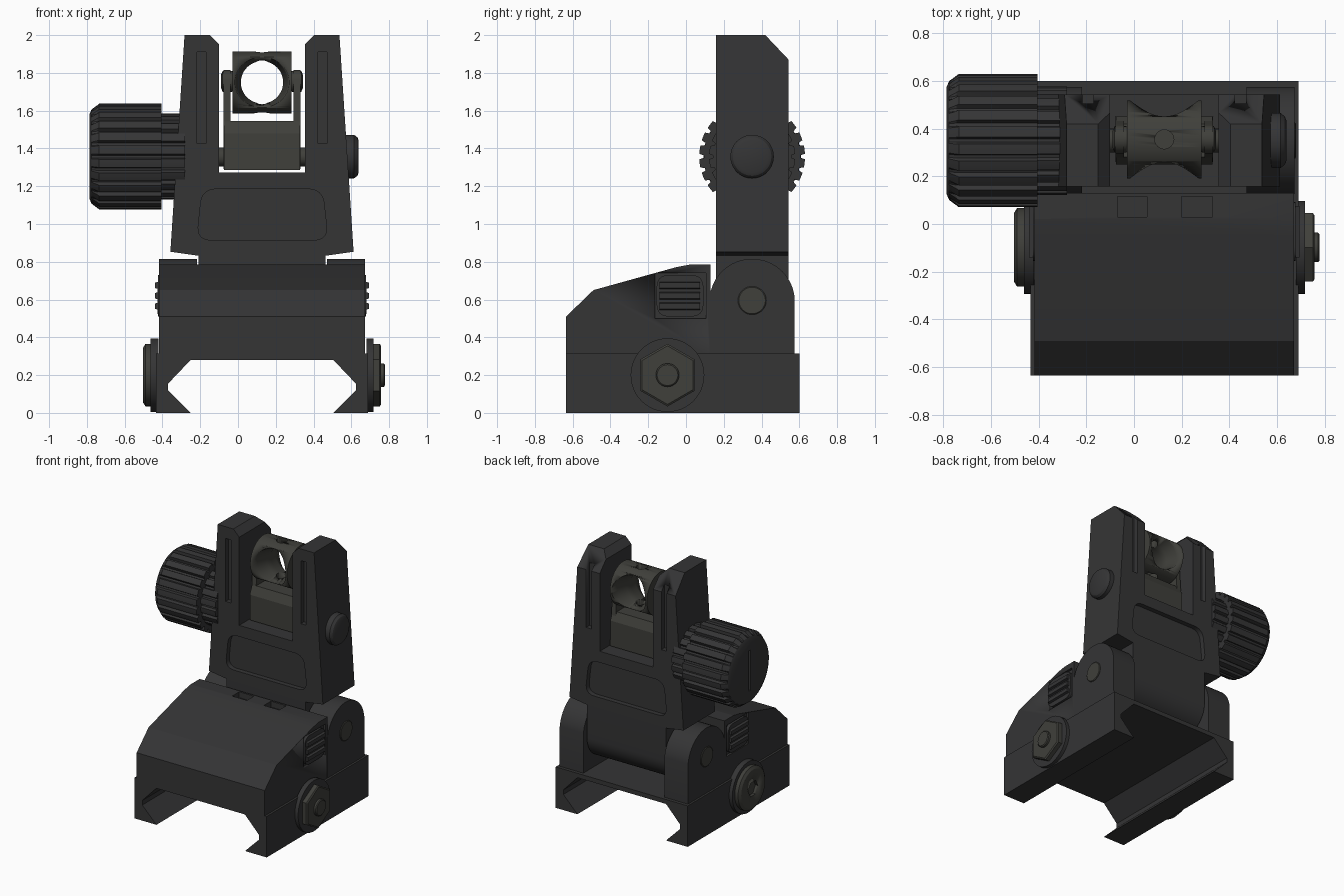
import bpy, bmesh
from math import sin, cos, pi, radians
from mathutils import Vector

if "Cube" in bpy.data.objects:
    bpy.data.objects.remove(bpy.data.objects["Cube"])

CX = 0.127           # mid-plane of the body
HY = 0.35            # depth of hinge, knob and aperture axes


def material(name, c):
    m = bpy.data.materials.new(name)
    m.diffuse_color = (*c, 1)
    m.use_nodes = True
    m.node_tree.nodes["Principled BSDF"].inputs["Base Color"].default_value = m.diffuse_color
    return m


DARK = material("dark_polymer", (0.035, 0.035, 0.036))
STEEL = material("dark_steel", (0.05, 0.05, 0.043))


def to3(axis, u, v, w):
    return {'x': (w, u, v), 'y': (u, w, v), 'z': (u, v, w)}[axis]


def finish(name, bm, mat, smooth=True):
    bmesh.ops.recalc_face_normals(bm, faces=bm.faces)
    me = bpy.data.meshes.new(name)
    bm.to_mesh(me)
    bm.free()
    ob = bpy.data.objects.new(name, me)
    bpy.context.collection.objects.link(ob)
    me.materials.append(mat)
    if smooth:
        bpy.ops.object.select_all(action='DESELECT')
        ob.select_set(True)
        bpy.context.view_layer.objects.active = ob
        bpy.ops.object.shade_smooth_by_angle(angle=radians(25))
    return ob


def loft(name, rings, mat=DARK, smooth=True):
    """Skin closed rings of equal size and cap both ends."""
    bm = bmesh.new()
    vs = [[bm.verts.new(p) for p in r] for r in rings]
    n = len(vs[0])
    for a, b in zip(vs, vs[1:]):
        for i in range(n):
            bm.faces.new((a[i], a[(i + 1) % n], b[(i + 1) % n], b[i]))
    bm.faces.new(vs[0])
    bm.faces.new(vs[-1])
    return finish(name, bm, mat, smooth)


def prism(name, axis, pts, a, b, mat=DARK, smooth=True):
    return loft(name, [[to3(axis, u, v, w) for u, v in pts] for w in (a, b)], mat, smooth)


def lathe(name, axis, c, prof, mat=DARK, n=48, phase=0.0):
    """prof: (position along axis, radius) pairs."""
    ang = [2 * pi * i / n + phase for i in range(n)]
    return loft(name, [[to3(axis, c[0] + r * cos(t), c[1] + r * sin(t), w) for t in ang]
                       for w, r in prof], mat)


def gear(name, c, prof, teeth, depth, mat=DARK):
    """Ribbed cylinder along x; prof: (x, radius, rib depth factor)."""
    rings = []
    for x, r, k in prof:
        ring = []
        for i in range(teeth):
            for f, d in ((0, 1), (0.12, 0), (0.36, 0), (0.64, 0), (0.88, 0), (1.0 - 1e-3, 1)):
                # narrow groove between broad ribs
                t = 2 * pi * (i + 0.1 + 0.8 * f) / teeth
                q = r - depth * k * d
                ring.append((x, c[0] + q * cos(t), c[1] + q * sin(t)))
        rings.append(ring)
    return loft(name, rings, mat)


def box(name, x, y, z, mat=DARK):
    return prism(name, 'z', [(x[0], y[0]), (x[1], y[0]), (x[1], y[1]), (x[0], y[1])], *z, mat, False)


def rounded(pts, r, n=6):
    out = []
    for i, p in enumerate(pts):
        p = Vector(p)
        a = p + (Vector(pts[i - 1]) - p).normalized() * r
        b = p + (Vector(pts[(i + 1) % len(pts)]) - p).normalized() * r
        for k in range(n + 1):
            t = k / n
            out.append(tuple(a * (1 - t) ** 2 + p * 2 * t * (1 - t) * 0.9 + (a + b) * 0.1 * t * (1 - t) + b * t * t))
    return out


def rect(u0, u1, v0, v1):
    return [(u0, v0), (u1, v0), (u1, v1), (u0, v1)]


def arc(c, r, a0, a1, n=16):
    return [(c[0] + r * cos(radians(a0 + (a1 - a0) * i / n)),
             c[1] + r * sin(radians(a0 + (a1 - a0) * i / n))) for i in range(n + 1)]


def cut(ob, *cutters):
    for c in cutters:
        c.hide_render = True
        m = ob.modifiers.new("cut", 'BOOLEAN')
        m.operation, m.solver, m.object = 'DIFFERENCE', 'EXACT', c
    dg = bpy.context.evaluated_depsgraph_get()
    me = bpy.data.meshes.new_from_object(ob.evaluated_get(dg))
    ob.modifiers.clear()
    ob.data = me
    for c in cutters:
        bpy.data.objects.remove(c)


def mx(pts):
    """Close a left-half front profile by mirroring about the mid-plane."""
    return pts + [(2 * CX - x, z) for x, z in reversed(pts)]


# rail clamp with dovetail channel
prism("rail_clamp", 'y', mx([(CX, 0.281), (-0.25, 0.281), (-0.37, 0.155), (-0.37, 0.12), (-0.25, 0),
                             (-0.435, 0), (-0.435, 0.315), (CX, 0.315)][1:-1]), -0.635, 0.6, smooth=False)

# sloped base body with button pockets and two top notches
body = prism("base_body", 'x', [(-0.635, 0.3), (0.13, 0.3), (0.13, 0.785), (0.02, 0.785),
                                (-0.05, 0.772), (-0.49, 0.65), (-0.635, 0.51)], -0.418, 0.672)
pocket = rect(-0.165, 0.105, 0.5, 0.74)
cut(body, box("c", (-0.07, 0.055), (0.03, 0.115), (0.74, 0.9)),
    box("c", (0.2, 0.33), (0.03, 0.115), (0.74, 0.9)),
    prism("c", 'x', pocket, -0.5, -0.40), prism("c", 'x', pocket, 0.654, 0.8))

# hinge ears, hinge pins and ribbed push buttons on both sides
ear = [(0.575, 0.3)] + arc((HY, 0.59), 0.226, 8, 156) + [(0.125, 0.63), (0.125, 0.3)]
for side, s in (("left", -1), ("right", 1)):
    X = lambda d: CX + s * d
    prism(side + "_hinge_ear", 'x', ear, X(0.345), X(0.546))
    lathe(side + "_hinge_pin", 'x', (HY, 0.595), [(X(0.5), 0.075), (X(0.549), 0.075), (X(0.553), 0.07)], STEEL)
    prism(side + "_button", 'x', rounded(rect(-0.155, 0.092, 0.51, 0.73), 0.06), X(0.5), X(0.55))
    for i in range(3):
        z = 0.62 + (i - 1) * 0.055
        prism(f"{side}_button_rib_{i}", 'y', [(X(0.54), z - 0.022), (X(0.567), z - 0.014),
                                              (X(0.567), z + 0.014), (X(0.54), z + 0.022)], -0.14, 0.075)

# cross bolt: nut on the right, round head on the left
B = (-0.098, 0.2)
lathe("nut_washer", 'x', B, [(0.68, 0.195), (0.717, 0.195)])
lathe("hex_nut", 'x', B, [(0.71, 0.166), (0.75, 0.166), (0.757, 0.155)], STEEL, 6, pi / 6)
lathe("bolt_end", 'x', B, [(0.74, 0.062), (0.772, 0.062), (0.778, 0.055)], STEEL, 32)
lathe("bolt_washer", 'x', B, [(-0.42, 0.195), (-0.462, 0.195)])
head = lathe("bolt_head", 'x', B, [(-0.45, 0.165), (-0.49, 0.165), (-0.503, 0.145)], STEEL)
cut(head, lathe("c", 'x', B, [(-0.48, 0.06), (-0.55, 0.06)], STEEL, 6))

# folding tower: front profile, chamfered back, recessed panels and slots
tower = prism("tower", 'y', mx([(-0.21, 0.832), (-0.358, 0.853), (-0.283, 2.0), (-0.15, 2.0),
                                (-0.1, 1.95), (-0.1, 1.272)]), 0.158, 0.543, smooth=False)
panel = rounded([(-0.218, 0.915), (0.477, 0.915), (0.447, 1.185), (-0.19, 1.185)], 0.07)
cutters = [prism("c", 'x', [(0.42, 2.0), (0.6, 1.81), (0.6, 2.1), (0.42, 2.1)], -1, 1)]
for y0, y1 in ((0.1, 0.195), (0.506, 0.6)):
    cutters.append(prism("c", 'y', panel, y0, y1))
    for x in (-0.193, 2 * CX + 0.193):
        cutters.append(prism("c", 'y', rect(x - 0.023, x + 0.023, 1.425, 1.91), y0 - 0.003, y1))
cut(tower, *cutters)

# hinge barrel under the tower, between the ears
prism("hinge_barrel", 'x', [(0.543, 0.84), (0.158, 0.84)] + arc((HY, 0.58), 0.192, 180, 360, 24), -0.21, 0.464)

# windage carrier with two arms
prism("windage_carrier", 'x', [(0.25, 1.285), (0.45, 1.285), (0.45, 1.48), (0.42, 1.545),
                               (0.28, 1.545), (0.25, 1.48)], -0.075, 0.329, STEEL, False)
arm = [(0.26, 1.29), (0.45, 1.29)] + arc((0.355, 1.755), 0.06, 10, 170)
for side, s in (("left", -1), ("right", 1)):
    X = lambda d: CX + s * d
    prism(side + "_carrier_arm", 'x', arm, X(0.168), X(0.205), STEEL)
    lathe(side + "_aperture_pivot", 'x', (0.355, 1.755),
          [(X(0.14), 0.045), (X(0.16), 0.055), (X(0.208), 0.055), (X(0.217), 0.035)], STEEL, 24)
lathe("windage_shaft", 'x', (HY, 1.355), [(-0.2, 0.05), (0.45, 0.05)], STEEL, 24)

# flip aperture: cylinder with a flared sight hole and a small cross hole
ap = lathe("aperture", 'x', (0.355, 1.75), [(-0.03, 0.164), (0.284, 0.164)], STEEL, 64)
cut(ap, lathe("c", 'y', (CX, 1.75), [(0.15, 0.15), (0.25, 0.135), (0.33, 0.112), (0.38, 0.112),
                                     (0.46, 0.135), (0.56, 0.15)], STEEL),
    lathe("c", 'z', (CX, 0.355), [(1.4, 0.04), (2.1, 0.04)], STEEL, 24))

# windage knob with ribs, ribbed collar and coin slot
K = (HY, 1.357)
knob = gear("windage_knob", K, [(-0.405, 0.28, 1), (-0.735, 0.28, 1), (-0.745, 0.272, 0.6),
                                (-0.775, 0.25, 0), (-0.786, 0.225, 0)], 24, 0.024)
cut(knob, box("c", (-0.9, -0.755), (HY - 0.01, HY + 0.01), (1.2, 1.51)))
gear("knob_collar", K, [(-0.28, 0.228, 1), (-0.42, 0.228, 1)], 20, 0.02)

# screw cap on the right side of the tower
lathe("shaft_cap", 'x', K, [(0.55, 0.115), (0.615, 0.115), (0.632, 0.102), (0.639, 0.085)], DARK)
